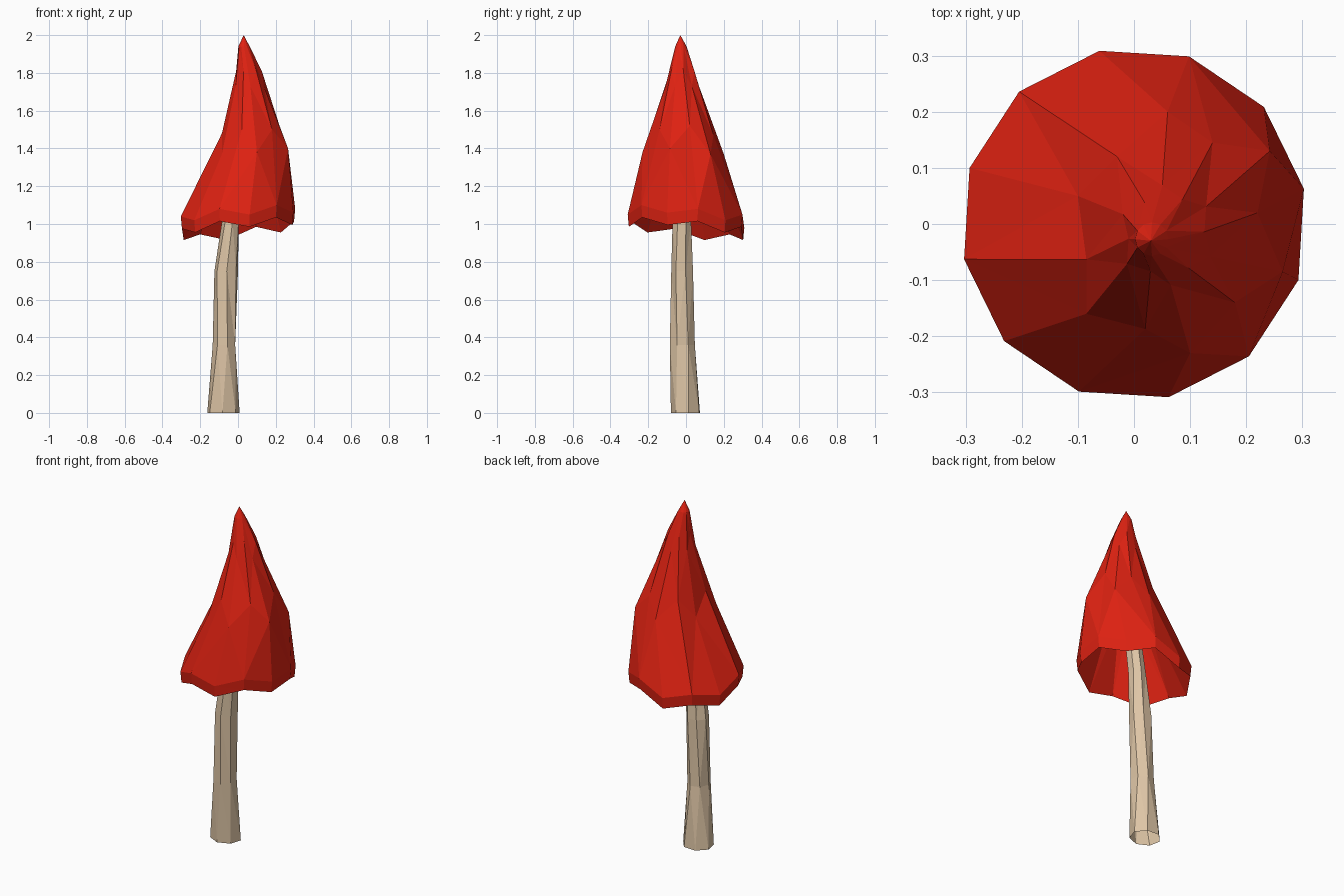
import bpy, bmesh
from math import sin, cos, radians

if "Cube" in bpy.data.objects:
    bpy.data.objects.remove(bpy.data.objects["Cube"])


def material(name, rgb):
    m = bpy.data.materials.new(name)
    m.diffuse_color = (*rgb, 1)
    m.use_nodes = True
    m.node_tree.nodes["Principled BSDF"].inputs["Base Color"].default_value = m.diffuse_color
    return m


def loft(name, rings, mat, start=None, end=None):
    """Skin matching rings of points, optionally closing each end with a tip point."""
    bm = bmesh.new()
    loops = [[bm.verts.new(p) for p in ring] for ring in rings]
    n = len(loops[0])
    for a, b in zip(loops, loops[1:]):
        for i in range(n):
            j = (i + 1) % n
            bm.faces.new((a[i], a[j], b[j], b[i]))
    for tip, loop in ((start, loops[0]), (end, loops[-1])):
        if tip:
            t = bm.verts.new(tip)
            for i in range(n):
                bm.faces.new((loop[i], loop[(i + 1) % n], t))
    bmesh.ops.triangulate(bm, faces=bm.faces[:])
    bmesh.ops.recalc_face_normals(bm, faces=bm.faces[:])
    me = bpy.data.meshes.new(name)
    bm.to_mesh(me)
    bm.free()
    me.materials.append(mat)
    ob = bpy.data.objects.new(name, me)
    bpy.context.collection.objects.link(ob)
    return ob


def ring(cx, cy, rx, ry, z, n, turn, wobble=0, dz=0):
    """Ellipse of n points; every other point shifts by wobble (radius) and dz."""
    pts = []
    for i in range(n):
        a = radians(turn + 360 * i / n)
        s = 1 if i % 2 else -1
        pts.append((cx + (rx + s * wobble) * cos(a), cy + (ry + s * wobble) * sin(a), z + s * dz))
    return pts


red = material("cap_red", (0.75, 0.016, 0.006))
tan = material("stem_tan", (0.73, 0.56, 0.38))

# Cap: wavy rim, lopsided middle, narrow tip, hollow inside
rim_z = [1.08, 1.02, 1.05, 0.98, 1.01, 0.98, 1.04, 1.02, 1.08, 1.05, 1.10, 1.06]
rim = [(x, y, z) for (x, y, _), z in zip(ring(0, 0, 0.309, 0.315, 0, 12, 11.5), rim_z)]
lip = [(x * 0.98, y * 0.98, z - 0.065) for x, y, z in rim]
middle = [(0.22, 0.02, 1.52), (0.242, 0.13, 1.37), (0.14, 0.145, 1.47), (0.06, 0.20, 1.37),
          (-0.03, 0.12, 1.48), (-0.10, 0.05, 1.37), (-0.085, -0.063, 1.48), (-0.085, -0.16, 1.37),
          (0.02, -0.187, 1.50), (0.10, -0.23, 1.38), (0.18, -0.14, 1.50), (0.265, -0.085, 1.40)]
upper = ring(0.058, -0.02, 0.077, 0.08, 1.77, 12, 5, 0.009, -0.04)
tip = ring(0.032, -0.027, 0.03, 0.03, 1.94, 12, 0)
inner = ring(0.05, 0, 0.105, 0.105, 1.38, 12, 11.5)
loft("mushroom_cap", [inner, lip, rim, middle, upper, tip], red,
     start=(0.05, -0.01, 1.40), end=(0.03, -0.03, 2.0))

# Stem: leaning seven-sided tube
stem = [(-0.078, 0.0, 0.088, 0.08, 0.0, 10), (-0.072, -0.02, 0.062, 0.068, 0.36, 28),
        (-0.062, -0.018, 0.064, 0.06, 0.75, 15), (-0.038, -0.022, 0.046, 0.05, 1.02, 25),
        (0.02, -0.015, 0.042, 0.042, 1.38, 30)]
loft("mushroom_stem", [ring(x, y, rx, ry, z, 7, t) for x, y, rx, ry, z, t in stem], tan)
